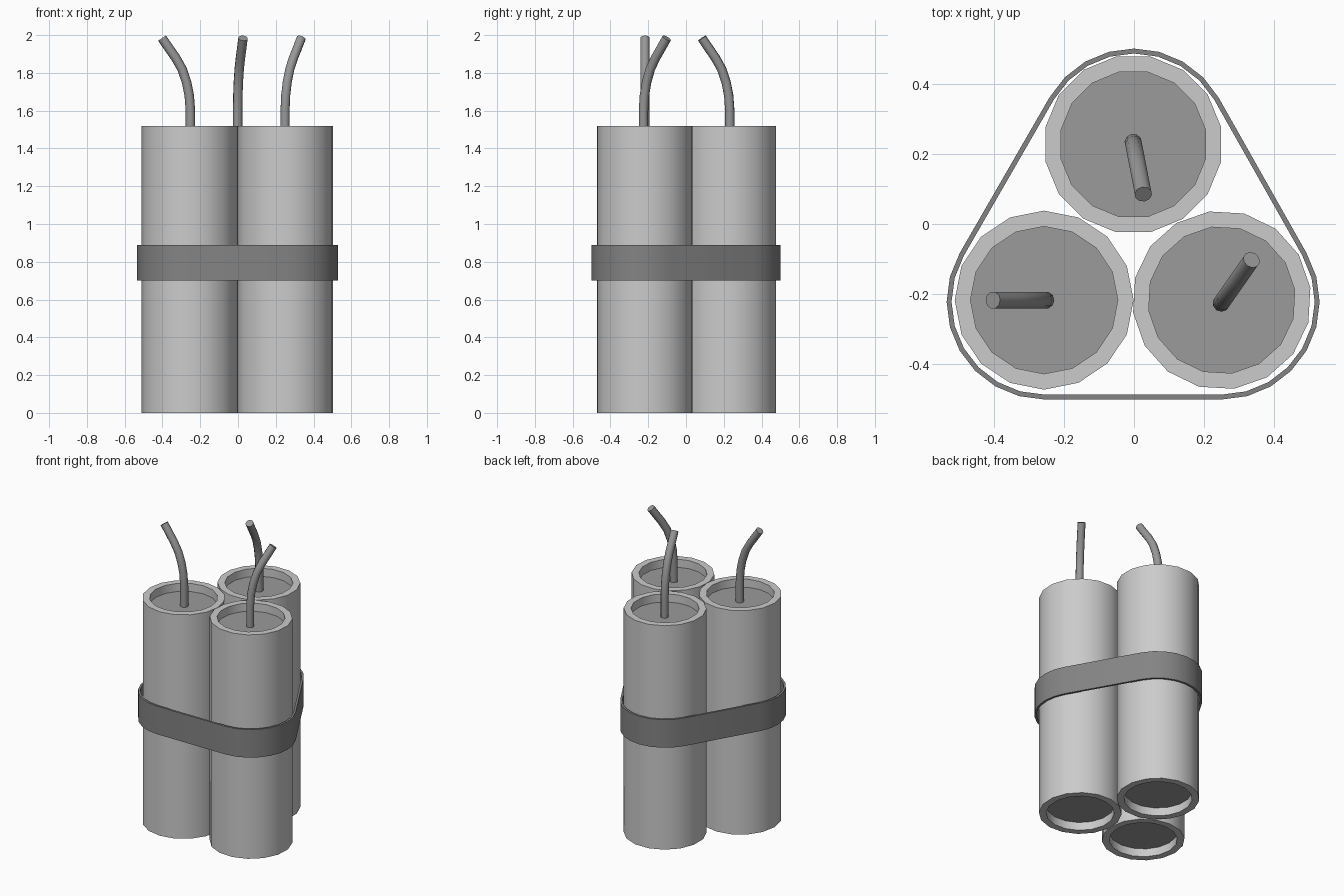
import bpy, bmesh
from math import sin, cos, pi, radians, atan2
from mathutils import Vector, Matrix

if "Cube" in bpy.data.objects:
    bpy.data.objects.remove(bpy.data.objects["Cube"])

R, R_IN, H, DEPTH, SIDES = 0.255, 0.21, 1.52, 0.055, 16


def grey(name, v):
    m = bpy.data.materials.new(name)
    m.diffuse_color = (v, v, v, 1)
    m.use_nodes = True
    m.node_tree.nodes["Principled BSDF"].inputs["Base Color"].default_value = m.diffuse_color
    return m


PAPER = grey("paper", 0.51)
CAP = grey("cap", 0.325)
STRAP = grey("strap", 0.23)
FUSE = grey("fuse", 0.31)


def finish(bm, name, mats):
    bmesh.ops.recalc_face_normals(bm, faces=bm.faces)
    me = bpy.data.meshes.new(name)
    bm.to_mesh(me)
    bm.free()
    for m in mats:
        me.materials.append(m)
    ob = bpy.data.objects.new(name, me)
    bpy.context.collection.objects.link(ob)
    bpy.ops.object.select_all(action='DESELECT')
    ob.select_set(True)
    bpy.context.view_layer.objects.active = ob
    bpy.ops.object.shade_smooth_by_angle(angle=radians(40))


def loft(rings, name, mats, closed=False):
    """Skin a list of point rings; cap both ends, or join last to first."""
    bm = bmesh.new()
    vs = [[bm.verts.new(p) for p in ring] for ring in rings]
    n = len(vs[0])
    pairs = list(zip(vs, vs[1:])) + ([(vs[-1], vs[0])] if closed else [])
    for a, b in pairs:
        for i in range(n):
            j = (i + 1) % n
            bm.faces.new((a[i], a[j], b[j], b[i]))
    if not closed:
        for end in (vs[0], vs[-1]):
            bm.faces.new(end).material_index = len(mats) - 1
    finish(bm, name, mats)


def stick(name, cx, cy, turn):
    # tube wall with a recessed, darker cap at each end
    profile = [(R_IN, DEPTH), (R_IN, 0), (R, 0), (R, H), (R_IN, H), (R_IN, H - DEPTH)]
    angles = [radians(turn) + 2 * pi * i / SIDES for i in range(SIDES)]
    loft([[(cx + r * cos(a), cy + r * sin(a), z) for a in angles]
          for r, z in profile], name, [PAPER, CAP])


def fuse(name, base, heading, path, r=0.025, sides=10):
    # path is (sideways distance, height), turned towards the heading
    rot = Matrix.Rotation(radians(heading), 3, 'Z')
    rings = []
    for k, (d, z) in enumerate(path):
        d0, z0 = path[max(k - 1, 0)]
        d1, z1 = path[min(k + 1, len(path) - 1)]
        t = atan2(d1 - d0, z1 - z0)
        ring = []
        for i in range(sides):
            a = 2 * pi * i / sides
            p = Vector((d + r * cos(a) * cos(t), r * sin(a), z - r * cos(a) * sin(t)))
            ring.append(rot @ p + Vector((base[0], base[1], 0)))
        rings.append(ring)
    loft(rings, name, [FUSE])


# three sticks
stick("stick_left", -0.256, -0.217, 0)
stick("stick_right", 0.25, -0.217, 8)
stick("stick_back", -0.002, 0.227, 11.25)

# bent fuses
z0 = H - DEPTH - 0.01
bend = [(0, z0), (0, 1.60), (0.006, 1.68), (0.020, 1.75), (0.044, 1.82),
        (0.078, 1.88), (0.113, 1.93), (0.150, 1.984)]
fuse("fuse_left", (-0.252, -0.217), 180, bend)
fuse("fuse_right", (0.249, -0.225), 55, bend)
fuse("fuse_back", (-0.002, 0.232), -79, bend)


# strap wrapped around the bundle
def outline(r, z):
    pts = []
    for cx, cy, start in ((0.251, -0.222, -90), (0, 0.222, 30), (-0.256, -0.222, 150)):
        for i in range(9):
            a = radians(start + 15 * i)
            pts.append((cx + r * cos(a), cy + r * sin(a), z))
    return pts


RO, RI, Z0, Z1 = 0.278, 0.264, 0.70, 0.89
loft([outline(RO, Z0), outline(RO, Z1), outline(RI, Z1), outline(RI, Z0)],
     "strap", [STRAP], closed=True)
